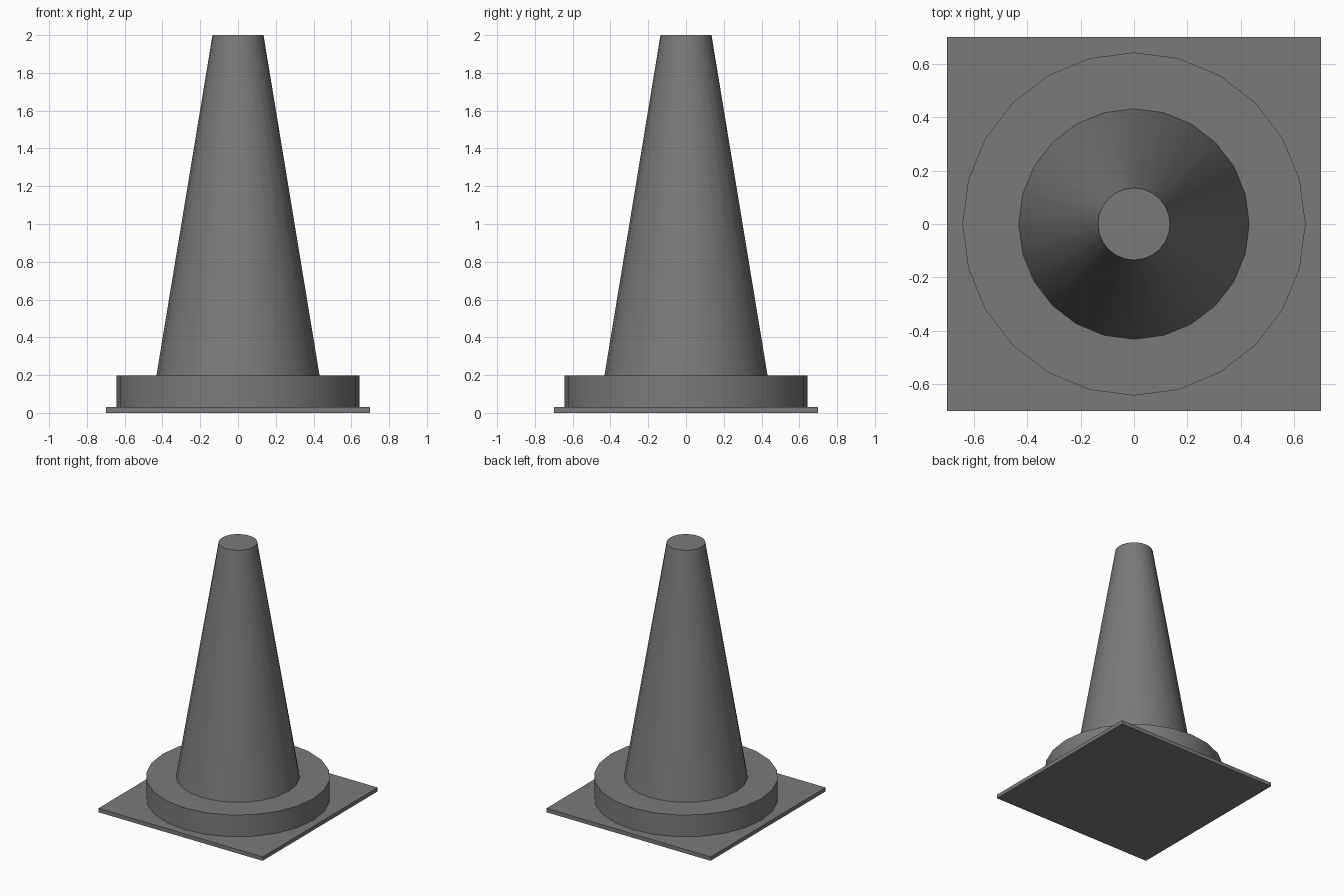
import bpy

if "Cube" in bpy.data.objects:
    bpy.data.objects.remove(bpy.data.objects["Cube"])

SIDES = 24

# Dark grey rubber
rubber = bpy.data.materials.new("dark_rubber")
rubber.diffuse_color = (0.195, 0.195, 0.195, 1)
rubber.use_nodes = True
rubber.node_tree.nodes["Principled BSDF"].inputs["Base Color"].default_value = rubber.diffuse_color


def frustum(name, r_bottom, r_top, z0, z1):
    """Round part with smooth sides and crisp rims."""
    bpy.ops.mesh.primitive_cone_add(vertices=SIDES, radius1=r_bottom, radius2=r_top,
                                    depth=z1 - z0, location=(0, 0, (z0 + z1) / 2))
    obj = bpy.context.object
    obj.name = name
    obj.data.materials.append(rubber)
    bpy.ops.object.shade_smooth_by_angle()
    return obj


# Thin square foot plate
bpy.ops.mesh.primitive_cube_add(size=1, location=(0, 0, 0.015))
plate = bpy.context.object
plate.name = "base_plate"
plate.scale = (1.4, 1.4, 0.03)
bpy.ops.object.transform_apply(location=False, rotation=False, scale=True)
plate.data.materials.append(rubber)

# Round collar on the plate, then the tapered body
frustum("collar", 0.643, 0.643, 0.03, 0.197)
frustum("cone_body", 0.432, 0.135, 0.197, 2.0)
